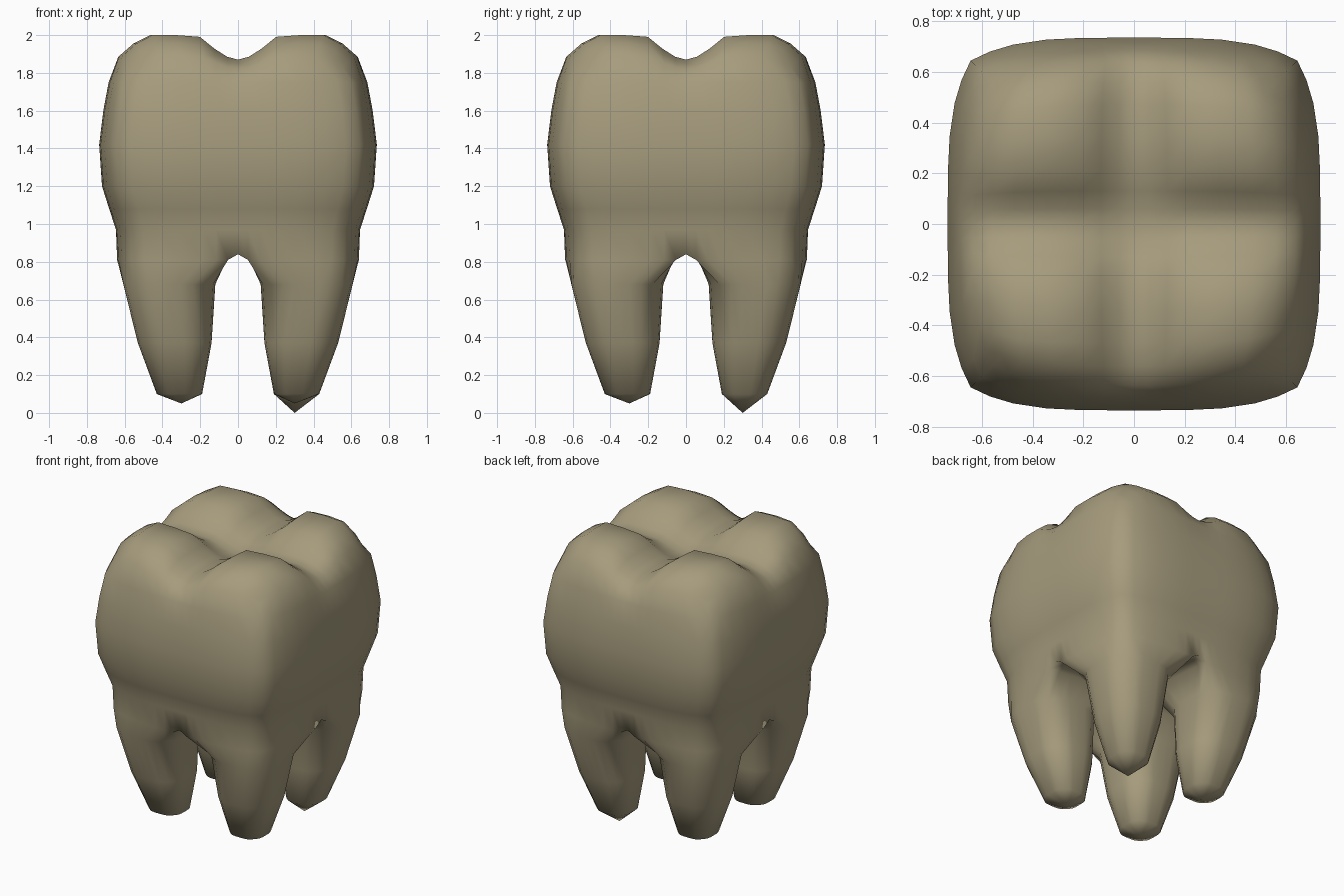
import bpy, bmesh

if "Cube" in bpy.data.objects:
    bpy.data.objects.remove(bpy.data.objects["Cube"])

# Grid breakpoints across half the crown, and cusp height at each of them
B = [0, .06, .13, .21, .34, .47, .56, .635]
F = [0, .12, .45, .93, 1, 1, .65, .15]
N = 7


def squircle(u, v, h, k):
    return h * u * (1 - k * v**4), h * v * (1 - k * u**4)


def unit(i):
    return (B[abs(i)] / B[N]) * (1 if i >= 0 else -1)


def level(i, j, h, z):
    x, y = squircle(unit(i), unit(j), h, .123)
    return x, y, z


def top(i, j):
    a, b = F[abs(i)], F[abs(j)]
    return level(i, j, B[N], 1.81 + .06 * (a + b) + .07 * a * b)


def bottom(i, j):
    z = .81 + (.03 if i == 0 or j == 0 else 0)
    z += .06 * (1 - max(abs(unit(i)), abs(unit(j))))
    return level(i, j, .64, z)


def border(lo, hi):
    """Index pairs counter-clockwise round a square block of the grid."""
    r = range(lo, hi)
    return ([(i, lo) for i in r] + [(hi, j) for j in r] +
            [(lo + hi - i, hi) for i in r] + [(lo, lo + hi - j) for j in r])


bm = bmesh.new()


def face(pts):
    bm.faces.new([bm.verts.new(p) for p in pts])


def loft(rings):
    for a, b in zip(rings, rings[1:]):
        for n in range(len(a)):
            m = (n + 1) % len(a)
            face((a[n], a[m], b[m], b[n]))


# Chewing surface with four cusps, and the cross-shaped arch between roots
for i in range(-N, N):
    for j in range(-N, N):
        cell = [(i, j), (i + 1, j), (i + 1, j + 1), (i, j + 1)]
        face([top(*c) for c in cell])
        if i in (-1, 0) or j in (-1, 0):
            face([bottom(*c) for c in reversed(cell)])

# Crown wall
edge = border(-N, N)
walls = [(1.75, .685), (1.6, .713), (1.42, .735), (1.2, .72), (1.08, .682), (.97, .646)]
loft([[top(*c) for c in edge]] +
     [[level(*c, h, z) for c in edge] for z, h in walls] +
     [[bottom(*c) for c in edge]])

# Four tapered roots, the one at +x +y slightly longer
for sx in (-1, 1):
    for sy in (-1, 1):
        block = border(1, N)
        rings = [[bottom(sx * i, sy * j) for i, j in block]]
        for z, lo, hi in [(.68, .12, .607), (.37, .14, .53), (.1, .19, .43)]:
            c, r = (lo + hi) / 2, (hi - lo) / 2
            ring = []
            for i, j in block:
                x, y = squircle((i - 4) / 3, (j - 4) / 3, r, .24)
                ring.append((sx * (c + x), sy * (c + y), z))
            rings.append(ring)
        loft(rings)
        tip = (sx * .3, sy * .3, 0 if sx + sy == 2 else .05)
        end = rings[-1]
        for n in range(len(end)):
            face((end[n - 1], end[n], tip))

bmesh.ops.remove_doubles(bm, verts=bm.verts, dist=.0005)
bmesh.ops.recalc_face_normals(bm, faces=bm.faces)
for f in bm.faces:
    f.smooth = True

mesh = bpy.data.meshes.new("molar_tooth")
bm.to_mesh(mesh)
bm.free()
tooth = bpy.data.objects.new("molar_tooth", mesh)
bpy.context.collection.objects.link(tooth)

mat = bpy.data.materials.new("aged ivory")
mat.diffuse_color = (.38, .33, .205, 1)
mat.use_nodes = True
mat.node_tree.nodes["Principled BSDF"].inputs["Base Color"].default_value = mat.diffuse_color
mesh.materials.append(mat)
